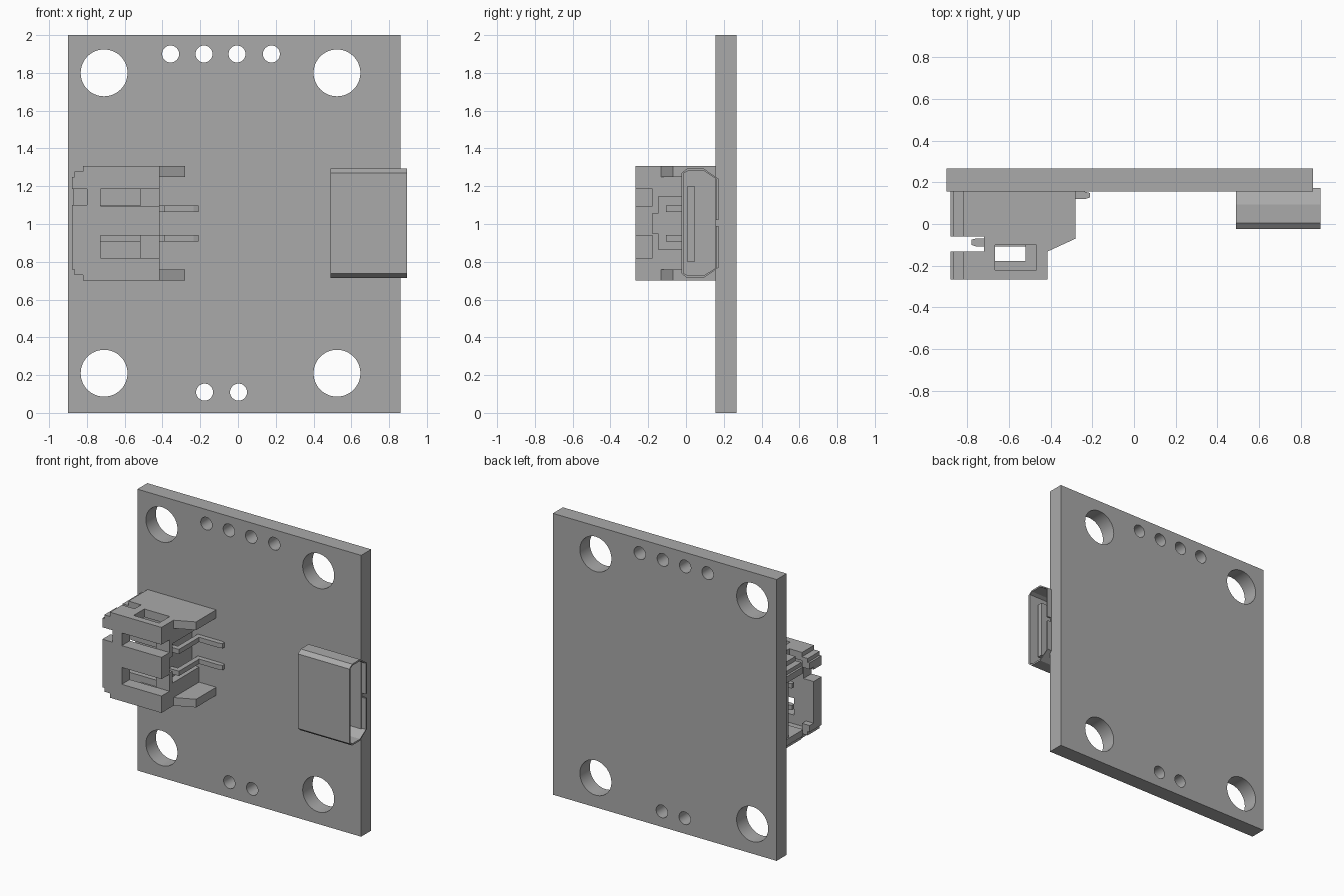
import bpy, bmesh, math
from mathutils import Vector

if "Cube" in bpy.data.objects:
    bpy.data.objects.remove(bpy.data.objects["Cube"])

grey = bpy.data.materials.new("plain grey")
grey.use_nodes = True
grey.diffuse_color = (0.4, 0.4, 0.4, 1)
grey.node_tree.nodes["Principled BSDF"].inputs["Base Color"].default_value = (0.4, 0.4, 0.4, 1)


def finish(name, bm):
    bmesh.ops.recalc_face_normals(bm, faces=bm.faces)
    mesh = bpy.data.meshes.new(name)
    bm.to_mesh(mesh)
    bm.free()
    mesh.materials.append(grey)
    ob = bpy.data.objects.new(name, mesh)
    bpy.context.collection.objects.link(ob)
    return ob


def prism(name, points, step):
    """Extrude a closed outline along a step vector."""
    bm = bmesh.new()
    face = bm.faces.new([bm.verts.new(p) for p in points])
    ext = bmesh.ops.extrude_face_region(bm, geom=[face])
    bmesh.ops.translate(bm, vec=Vector(step), verts=[v for v in ext["geom"] if isinstance(v, bmesh.types.BMVert)])
    return finish(name, bm)


def box(name, x, y, z):
    pts = [(x[0], y[0], z[0]), (x[1], y[0], z[0]), (x[1], y[1], z[0]), (x[0], y[1], z[0])]
    return prism(name, pts, (0, 0, z[1] - z[0]))


def cut(target, cutter):
    cutter.hide_render = True
    mod = target.modifiers.new("cut", 'BOOLEAN')
    mod.operation = 'DIFFERENCE'
    mod.solver = 'EXACT'
    mod.object = cutter
    bpy.context.view_layer.objects.active = target
    bpy.ops.object.modifier_apply(modifier=mod.name)
    bpy.data.objects.remove(cutter)


# Circuit board with mounting and header holes
board = box("board", (-0.9, 0.86), (0.155, 0.267), (0, 2))
holes = [(x, z, 0.124) for x in (-0.709, 0.524) for z in (0.21, 1.8)]
holes += [(x, 1.9, 0.045) for x in (-0.357, -0.18, -0.005, 0.177)]
holes += [(x, 0.11, 0.045) for x in (-0.177, 0.003)]
for x, z, r in holes:
    ring = [(x + r * math.cos(i * math.tau / 48), 0.1, z + r * math.sin(i * math.tau / 48)) for i in range(48)]
    cut(board, prism("hole_cutter", ring, (0, 0.3, 0)))
bpy.ops.object.select_all(action='DESELECT')
board.select_set(True)
bpy.context.view_layer.objects.active = board
bpy.ops.object.shade_smooth_by_angle(angle=math.radians(30))


# Chamfered metal socket, open at its outer end
def socket_outline(x, t):
    half = [(-0.025 + t, 0.265), (0.005 + t * 0.5, 0.289 - t), (0.094, 0.289 - t), (0.172 - t, 0.235)]
    return [(x, y, 1.004 + z) for y, z in half] + [(x, y, 1.004 - z) for y, z in reversed(half)]


socket = prism("socket_shell", socket_outline(0.49, 0), (0.404, 0, 0))
cut(socket, prism("socket_cutter", socket_outline(0.51, 0.012), (0.5, 0, 0)))
cut(socket, box("seam_cutter", (0.865, 1), (0.15, 0.2), (0.99, 1.02)))
box("socket_tongue", (0.5, 0.84), (0.008, 0.045), (0.8, 1.2))

# Plug housing: side walls with rear arms, mirrored about mid height
wall = [(-0.415, -0.267), (-0.415, -0.132), (-0.28, -0.07), (-0.28, 0.157), (-0.82, 0.157),
        (-0.82, -0.06), (-0.72, -0.06), (-0.72, -0.132), (-0.82, -0.132), (-0.82, -0.267)]
for side, label in ((1, "upper"), (-1, "lower")):
    def zr(a, b):
        return tuple(sorted((1.004 + side * a, 1.004 + side * b)))

    low, high = zr(0.246, 0.304)
    ob = prism(label + "_wall", [(x, y, low) for x, y in wall], (0, 0, high - low))
    cut(ob, box("window_cutter", (-0.667, -0.467), (-0.22, -0.1), (low - 0.1, high + 0.1)))
    # Stepped lips at the mouth of the housing
    for i, (x, h) in enumerate(((-0.865, 0.273), (-0.88, 0.246))):
        x_end = (-0.82, -0.865)[i]
        for part, y in (("front", (-0.267, -0.132)), ("rear", (-0.06, 0.157))):
            box(f"{label}_{part}_lip_{i + 1}", (x, x_end), y, zr(0.2, h))
    # Inner skin behind the wall
    box(label + "_inner_skin", (-0.865, -0.415), (-0.06, 0.157), zr(0.2, 0.246))

# Front plate with two open slots and a mouth notch
plate = box("front_plate", (-0.88, -0.415), (-0.267, -0.177), (0.758, 1.25))
for z in ((0.82, 0.94), (1.095, 1.185)):
    cut(plate, box("slot_cutter", (-0.727, -0.3), (-0.4, 0), z))
cut(plate, box("notch_cutter", (-1, -0.80), (-0.4, 0), (1.1, 1.185)))

# Rear wall with a recess around the contacts, and the floor
rear = box("rear_wall", (-0.52, -0.415), (-0.177, 0.157), (0.758, 1.25))
cut(rear, box("recess_cutter", (-0.47, 0), (-0.145, 0.3), (0.865, 1.145)))
cut(rear, box("key_cutter", (-0.47, 0), (-0.3, -0.1), (0.95, 1.055)))
box("housing_floor", (-0.87, -0.47), (0.09, 0.157), (0.758, 1.25))

# Bent contacts with feet on the board
pin = [(-0.78, -0.075), (-0.76, -0.07), (-0.425, -0.07), (-0.425, 0.155), (-0.235, 0.155), (-0.21, 0.148),
       (-0.21, 0.128), (-0.235, 0.12), (-0.39, 0.12), (-0.39, -0.107), (-0.76, -0.107), (-0.78, -0.1)]
for i, z in enumerate((0.925, 1.08)):
    prism(f"contact_{i + 1}", [(x, y, z - 0.017) for x, y in pin], (0, 0, 0.034))
